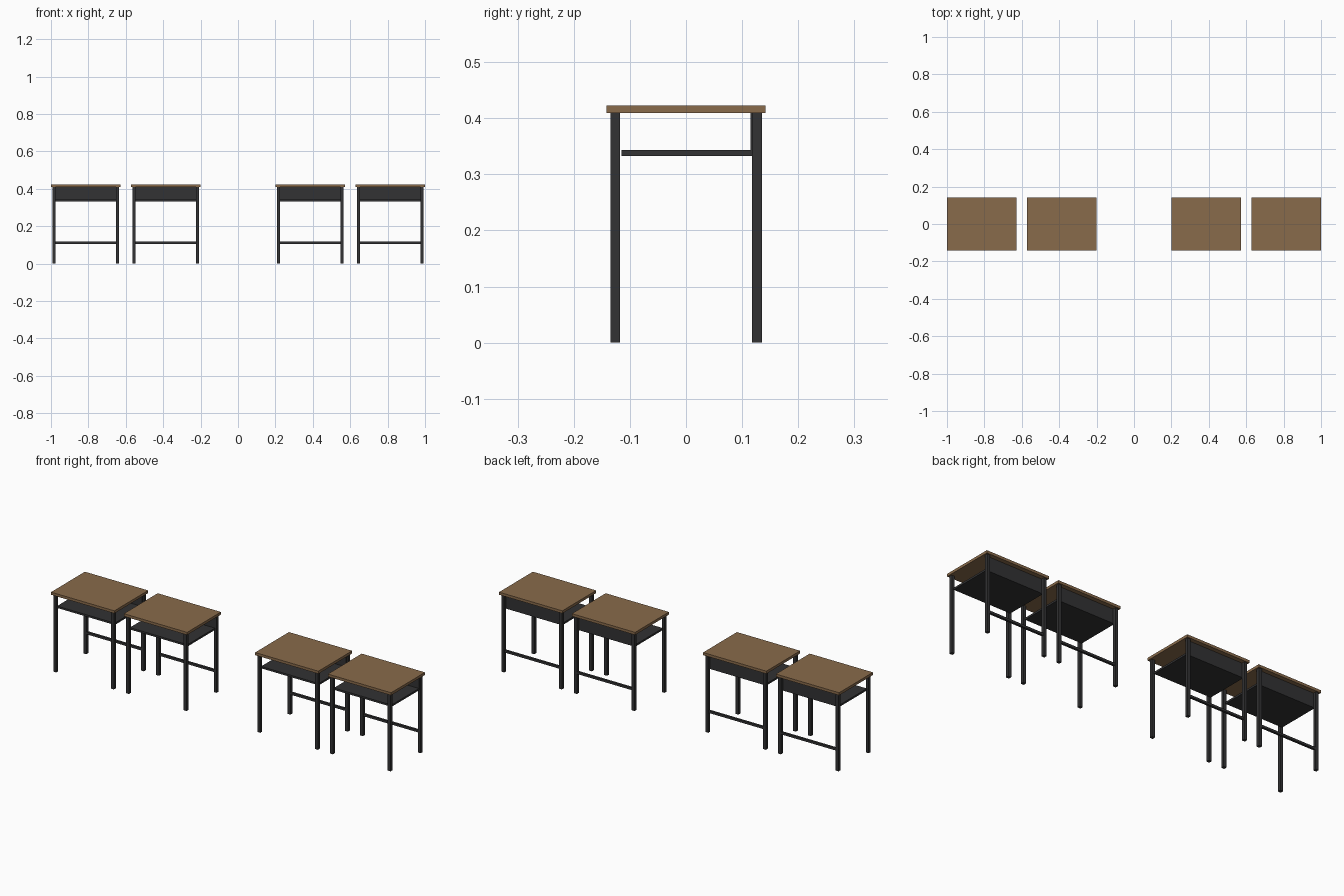
import bpy

cube = bpy.data.objects.get("Cube")
if cube:
    bpy.data.objects.remove(cube, do_unlink=True)


def make_material(name, rgb):
    mat = bpy.data.materials.new(name)
    mat.use_nodes = True
    mat.diffuse_color = (*rgb, 1)
    bsdf = mat.node_tree.nodes["Principled BSDF"]
    bsdf.inputs["Base Color"].default_value = (*rgb, 1)
    bsdf.inputs["Roughness"].default_value = 0.7
    return mat


wood = make_material("brown wood", (0.25, 0.145, 0.07))
metal = make_material("dark metal", (0.032, 0.032, 0.033))


def box(name, x, y, z, mat):
    """Box spanning the given (low, high) range on each axis."""
    ranges = (x, y, z)
    bpy.ops.mesh.primitive_cube_add(size=1, location=[(a + b) / 2 for a, b in ranges])
    obj = bpy.context.object
    obj.name = name
    obj.scale = [b - a for a, b in ranges]
    bpy.ops.object.transform_apply(location=False, rotation=False, scale=True)
    obj.data.materials.append(mat)
    return obj


HALF_W, HALF_D = 0.186, 0.142    # table top half sizes
LEG_X, LEG_Y, LEG = 0.1695, 0.1265, 0.0085  # leg centres and half thickness
TOP, UNDER = 0.423, 0.409


def desk(cx):
    # Wooden top
    box("desk_top", (cx - HALF_W, cx + HALF_W), (-HALF_D, HALF_D), (UNDER, TOP), wood)
    # Four square legs
    for sx, side in ((1, "left"), (-1, "right")):
        for sy, end in ((-1, "front"), (1, "back")):
            x, y = cx + sx * LEG_X, sy * LEG_Y
            box(f"{end}_{side}_leg", (x - LEG, x + LEG), (y - LEG, y + LEG), (0, UNDER), metal)
    # Storage shelf, back panel and rear foot bar
    span = (cx - LEG_X, cx + LEG_X)
    box("shelf", span, (-0.115, 0.117), (0.333, 0.343), metal)
    box("back_panel", span, (0.115, 0.119), (0.333, UNDER), metal)
    box("foot_bar", span, (0.1205, 0.1325), (0.105, 0.117), metal)


# Two pairs of desks
for centre in (-0.814, -0.386, 0.386, 0.814):
    desk(centre)
